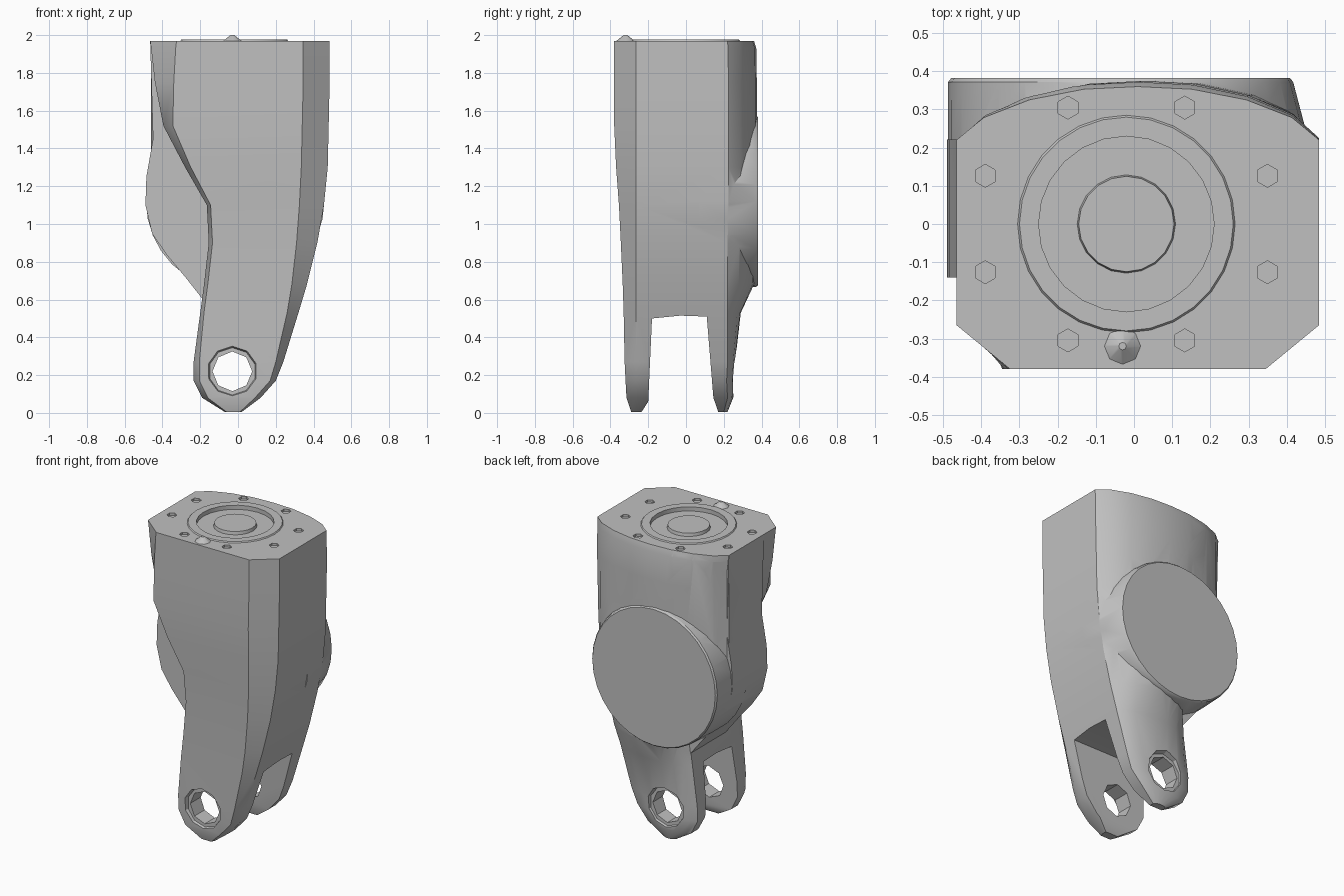
import bpy, bmesh, math
from mathutils import Matrix

cube = bpy.data.objects.get("Cube")
if cube:
    bpy.data.objects.remove(cube, do_unlink=True)

grey = bpy.data.materials.new("light grey")
grey.use_nodes = True
colour = (0.53, 0.53, 0.53, 1)
grey.diffuse_color = colour
grey.node_tree.nodes["Principled BSDF"].inputs["Base Color"].default_value = colour


def make(name, bm):
    bmesh.ops.recalc_face_normals(bm, faces=bm.faces)
    mesh = bpy.data.meshes.new(name)
    bm.to_mesh(mesh)
    bm.free()
    mesh.materials.append(grey)
    ob = bpy.data.objects.new(name, mesh)
    bpy.context.collection.objects.link(ob)
    return ob


def loft(name, rings):
    bm = bmesh.new()
    loops = [[bm.verts.new(p) for p in ring] for ring in rings]
    n = len(loops[0])
    for a, b in zip(loops, loops[1:]):
        for i in range(n):
            j = (i + 1) % n
            bm.faces.new((a[i], a[j], b[j], b[i]))
    bm.faces.new(loops[0])
    bm.faces.new(loops[-1])
    return make(name, bm)


def disc(name, x, y, z, r1, r2, depth, sides, along_y=True):
    bm = bmesh.new()
    bmesh.ops.create_cone(bm, cap_ends=True, segments=sides, radius1=r1, radius2=r2, depth=depth)
    turn = Matrix.Rotation(-math.pi / 2 if along_y else 0, 4, 'X')
    bmesh.ops.transform(bm, matrix=Matrix.Translation((x, y, z)) @ turn, verts=bm.verts)
    return make(name, bm)


def combine(target, other, operation):
    mod = target.modifiers.new(other.name, 'BOOLEAN')
    mod.object, mod.operation, mod.solver = other, operation, 'EXACT'
    bpy.context.view_layer.objects.active = target
    bpy.ops.object.modifier_apply(modifier=mod.name)
    bpy.data.objects.remove(other, do_unlink=True)


# Link body: height, left edge, right edge, front, back, left and right front chamfers, back rounding
LEVELS = [
    (.005, -.07, .02, -.29, .22, .01, .01, .02),
    (.08, -.19, .12, -.315, .25, .03, .03, .03),
    (.17, -.235, .20, -.32, .255, .03, .03, .04),
    (.27, -.235, .24, -.325, .26, .03, .04, .04),
    (.53, -.20, .32, -.33, .29, .02, .06, .07),
    (.68, -.18, .365, -.335, .36, .02, .08, .14),
    (.90, -.155, .42, -.345, .37, .02, .11, .15),
    (1.1, -.165, .455, -.355, .375, .02, .13, .15),
    (1.3, -.28, .475, -.37, .375, .03, .14, .15),
    (1.52, -.395, .48, -.38, .375, .05, .14, .15),
    (1.75, -.44, .485, -.38, .375, .10, .14, .15),
    (1.93, -.46, .485, -.38, .372, .13, .14, .15),
    (1.97, -.465, .485, -.38, .36, .14, .14, .14),
]
ARC = [(1, 0), (.85, .42), (.6, .75), (.3, .95), (0, 1)]
ARC += [(-u, v) for u, v in reversed(ARC[:-1])]


def section(z, xl, xr, yf, yb, cl, cr, d):
    mid, half = (xl + xr) / 2, (xr - xl) / 2
    ring = [(xl, -.265, z), (xl + cl, yf, z), (xr - cr, yf, z), (xr, -.265, z)]
    return ring + [(mid + u * half, yb - d + d * v, z) for u, v in ARC]


body = loft("link_body", [section(*level) for level in LEVELS])

# Rear housing bulging past the notched left edge
HOUSING = [(-.465, 1.969), (-.45, 1.45), (-.485, 1.25), (-.49, 1.1), (-.455, .95), (-.38, .84),
           (-.28, .72), (-.17, .58), (.2, .6), (.33, .8), (.4, 1.1), (.42, 1.969)]
housing = loft("rear_housing", [[(x, y, z) for x, z in HOUSING] for y in (-.14, .222)])
combine(body, housing, 'UNION')

# Rounded back fill of the upper housing, hidden behind the joint cover at its lower end
fill = loft("back_fill", [[(-.03 + .43 * u, .215 + rise * v, z) for u, v in ARC]
                          + [(-.44, .1, z), (.38, .1, z)]
                          for z, rise in ((1.15, .14), (1.93, .153), (1.968, .14))])
combine(body, fill, 'UNION')

# Round joint cover on the back, flaring into the housing
COVER = [(.07, -.015, .472), (.22, -.015, .472), (.372, -.035, .452), (.382, -.035, .444)]
TURNS = [i * math.tau / 32 for i in range(32)]
cover = loft("joint_cover", [[(x + r * math.cos(a), y, 1.12 + r * math.sin(a)) for a in TURNS]
                             for y, x, r in COVER])
combine(body, cover, 'UNION')

# Slot that splits the lower end into two ears
SLOT = [(-.27, -.05), (-.2, .06), (-.18, .5), (-.03, .515), (.11, .51), (.145, .08), (.19, -.05)]
combine(body, loft("ear_slot", [[(x, y, z) for y, z in SLOT] for x in (-.7, .7)]), 'DIFFERENCE')

# Pin holes through both ears, with a wider mouth on the outer faces
combine(body, disc("pin_hole", -.03, 0, .22, .105, .105, 1, 8), 'DIFFERENCE')
combine(body, disc("front_hole_mouth", -.03, -.325, .22, .14, .125, .05, 10), 'DIFFERENCE')
combine(body, disc("back_hole_mouth", -.03, .26, .22, .125, .14, .05, 10), 'DIFFERENCE')

# Top flange: groove, hub and bolt recesses
combine(body, disc("top_recess", -.02, 0, 1.97, .23, .23, .04, 24, False), 'DIFFERENCE')
for i in range(8):
    a = (i + .5) * math.pi / 4
    cut = disc("bolt_recess", -.02 + .4 * math.cos(a), .33 * math.sin(a), 1.97, .03, .03, .03, 6, False)
    combine(body, cut, 'DIFFERENCE')
hub = disc("top_hub", -.02, 0, 1.957, .13, .125, .026, 20, False)
ring = disc("top_ring", -.02, 0, 1.97, .29, .28, .014, 28, False)
combine(ring, disc("ring_hole", -.02, 0, 1.97, .23, .23, .1, 24, False), 'DIFFERENCE')
pin = disc("locating_pin", -.03, -.32, 1.98, .06, .01, .04, 8, False)

for ob in (body, hub, ring, pin):
    bpy.ops.object.select_all(action='DESELECT')
    ob.select_set(True)
    bpy.context.view_layer.objects.active = ob
    bpy.ops.object.shade_smooth_by_angle(angle=math.radians(32))
